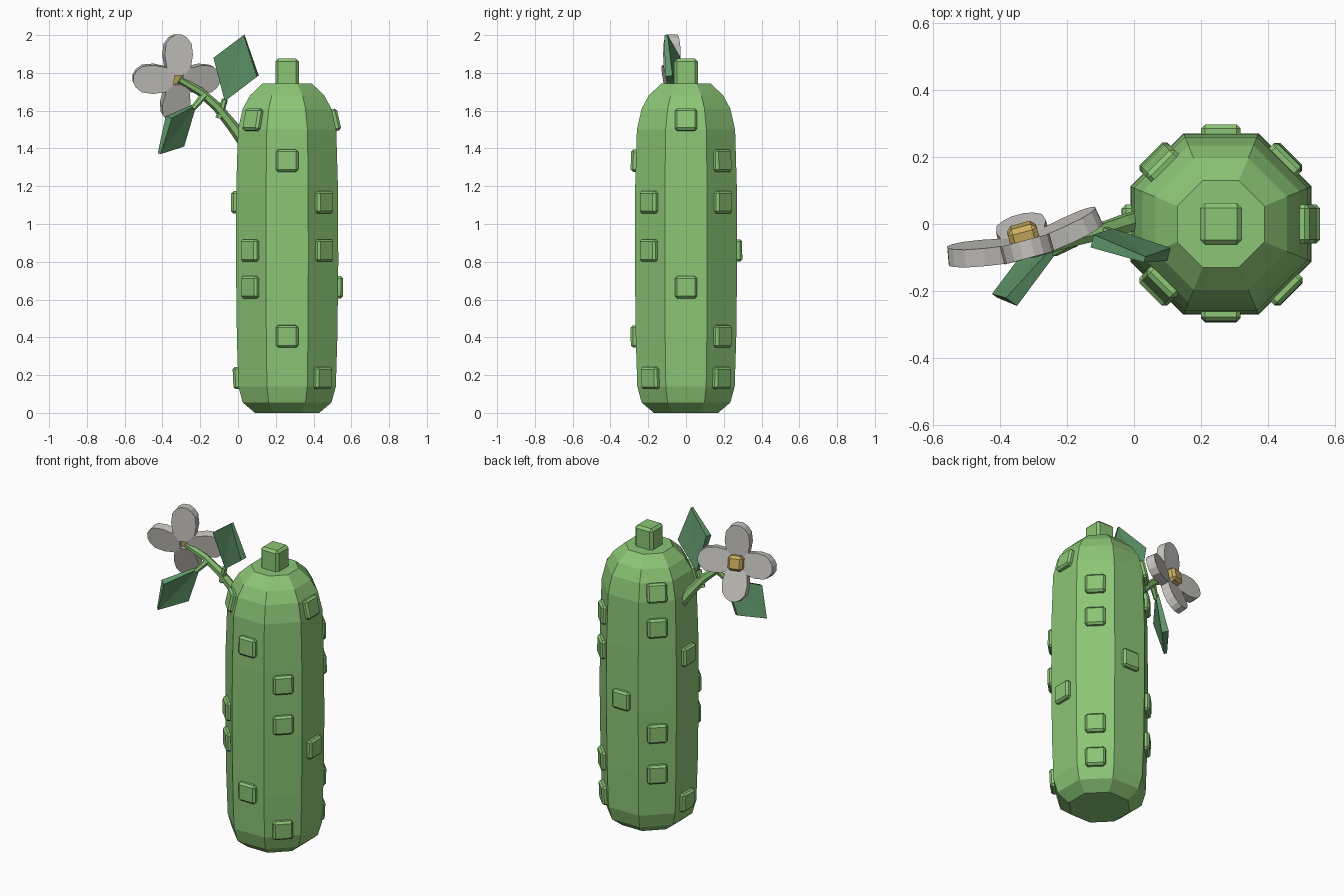
import bpy, bmesh, math
from mathutils import Vector, Matrix

old = bpy.data.objects.get("Cube")
if old:
    bpy.data.objects.remove(old)


def material(name, rgb):
    m = bpy.data.materials.new(name)
    m.use_nodes = True
    m.diffuse_color = (*rgb, 1)
    m.node_tree.nodes["Principled BSDF"].inputs["Base Color"].default_value = (*rgb, 1)
    return m


SKIN = material("cucumber green", (0.26, 0.56, 0.18))
LEAF = material("leaf green", (0.12, 0.32, 0.15))
PETAL = material("petal white", (0.58, 0.56, 0.53))
CORE = material("flower yellow", (0.60, 0.43, 0.12))
CENTRE = Vector((0.26, 0, 0))


def finish(bm, name, mat, bevel=0, matrix=Matrix()):
    bmesh.ops.recalc_face_normals(bm, faces=bm.faces)
    mesh = bpy.data.meshes.new(name)
    bm.to_mesh(mesh)
    bm.free()
    mesh.materials.append(mat)
    ob = bpy.data.objects.new(name, mesh)
    ob.matrix_world = matrix
    bpy.context.collection.objects.link(ob)
    if bevel:
        mod = ob.modifiers.new("bevel", "BEVEL")
        mod.width, mod.segments = bevel, 1
    return ob


def box(name, size, matrix, mat, bevel):
    bm = bmesh.new()
    bmesh.ops.create_cube(bm, size=1)
    bmesh.ops.scale(bm, vec=size, verts=bm.verts)
    return finish(bm, name, mat, bevel, matrix)


def skin(bm, rings):
    # bridge successive vertex rings and cap both ends
    loops = [[bm.verts.new(p) for p in ring] for ring in rings]
    for a, b in zip(loops, loops[1:]):
        for i in range(len(a)):
            j = (i + 1) % len(a)
            bm.faces.new((a[i], a[j], b[j], b[i]))
    bm.faces.new(loops[0])
    bm.faces.new(loops[-1])


# Octagonal body: (height, distance from axis to flat side)
profile = [(0, 0.17), (0.055, 0.235), (0.14, 0.258), (0.4, 0.266), (0.8, 0.271),
           (1.2, 0.269), (1.5, 0.26), (1.61, 0.235), (1.68, 0.197), (1.745, 0.13)]
bm = bmesh.new()
corners = [math.radians(45 * k + 22.5) for k in range(8)]
skin(bm, [[CENTRE + Vector((math.cos(a), math.sin(a), 0)) * r / math.cos(math.pi / 8)
           + Vector((0, 0, z)) for a in corners] for z, r in profile])
finish(bm, "body", SKIN)

# Stalk stub on top
box("top_stub", (0.125, 0.125, 0.16), Matrix.Translation((0.26, 0, 1.795)), SKIN, 0.015)


def radius(z):
    for (z0, r0), (z1, r1) in zip(profile, profile[1:]):
        if z <= z1:
            return r0 + (r1 - r0) * (z - z0) / (z1 - z0)


# Square bumps: rows by side, counted in eighths of a turn from +x
levels = [0.185, 0.405, 0.665, 0.86, 1.115, 1.335, 1.55]
rows = {0: (2, 6), 1: (0, 1, 4, 5), 2: (3,), 3: (1, 2, 5, 6),
        4: (0, 4), 5: (2, 3, 6), 6: (1, 5), 7: (0, 3, 4)}
for side, picks in rows.items():
    for k in picks:
        z = levels[k]
        tilt = math.atan2(radius(z - 0.05) - radius(z + 0.05), 0.1)
        m = (Matrix.Translation(CENTRE) @ Matrix.Rotation(side * math.pi / 4, 4, "Z")
             @ Matrix.Translation((radius(z), 0, z)) @ Matrix.Rotation(-tilt, 4, "Y"))
        box(f"bump_{side}_{k}", (0.054, 0.118, 0.118), m, SKIN, 0.012)


# Tapering stems
def stem(name, points, sides=6):
    pts = [Vector(p[:3]) for p in points]
    rings = []
    for i, p in enumerate(pts):
        d = (pts[min(i + 1, len(pts) - 1)] - pts[max(i - 1, 0)]).normalized()
        u = d.cross(Vector((0, 1, 0))).normalized()
        v = d.cross(u)
        turn = [2 * math.pi * k / sides for k in range(sides)]
        rings.append([p + (u * math.cos(t) + v * math.sin(t)) * points[i][3] for t in turn])
    bm = bmesh.new()
    skin(bm, rings)
    finish(bm, name, SKIN)


stem("flower_stem", [(0.05, 0.02, 1.41, 0.034), (-0.03, 0, 1.52, 0.03), (-0.11, -0.025, 1.62, 0.026),
                     (-0.2, -0.05, 1.7, 0.023), (-0.31, -0.085, 1.765, 0.02)])
stem("upper_leaf_stem", [(-0.1, -0.02, 1.56, 0.02), (-0.07, -0.03, 1.66, 0.016)])
stem("lower_leaf_stem", [(-0.18, -0.05, 1.68, 0.02), (-0.24, -0.085, 1.61, 0.014)])


# Leaves: four corners of the outer face, thickened towards a creased inner face
def leaf(name, base, left, tip, right, depth):
    outer = [Vector(p) for p in (base, left, tip, right)]
    n = (outer[2] - outer[0]).cross(outer[3] - outer[1]).normalized()
    if n.y < 0:
        n = -n
    inner = [p + n * depth for p in outer]
    for i in (0, 2):
        inner[i] = outer[i] + n * depth * 0.45
    bm = bmesh.new()
    a = [bm.verts.new(p) for p in outer]
    b = [bm.verts.new(p) for p in inner]
    for tri in ((0, 1, 2), (0, 2, 3)):
        for ring in (a, b):
            bm.faces.new([ring[i] for i in tri])
    for i in range(4):
        j = (i + 1) % 4
        bm.faces.new((a[i], a[j], b[j], b[i]))
    finish(bm, name, LEAF)


leaf("upper_leaf", (-0.07, -0.03, 1.65), (-0.13, -0.07, 1.88), (0.03, -0.115, 2.0), (0.1, -0.11, 1.78), 0.04)
leaf("lower_leaf", (-0.22, -0.07, 1.63), (-0.35, -0.245, 1.56), (-0.41, -0.22, 1.37), (-0.285, -0.09, 1.41), 0.042)

# Cupped flower facing back and slightly up; local z is its axis
flower = (Matrix.Translation((-0.32, -0.075, 1.765)) @ Matrix.Rotation(math.radians(15), 4, "Z")
          @ Matrix.Rotation(math.radians(-80), 4, "X"))
half = [(0.02, 0.03), (0.06, 0.065), (0.13, 0.077), (0.19, 0.07), (0.222, 0.045), (0.237, 0.018)]
outline = half + [(x, -y) for x, y in reversed(half)]
for k, name in enumerate(("right", "lower", "left", "upper")):
    bm = bmesh.new()
    skin(bm, [[Vector((x, y, z)) for x, y in outline] for z in (-0.027, 0.027)])
    m = flower @ Matrix.Rotation(k * math.pi / 2, 4, "Z") @ Matrix.Rotation(math.radians(-10), 4, "Y")
    finish(bm, f"{name}_petal", PETAL, 0, m)
box("flower_centre", (0.09, 0.09, 0.085), flower @ Matrix.Translation((0, 0, 0.033)), CORE, 0.015)
